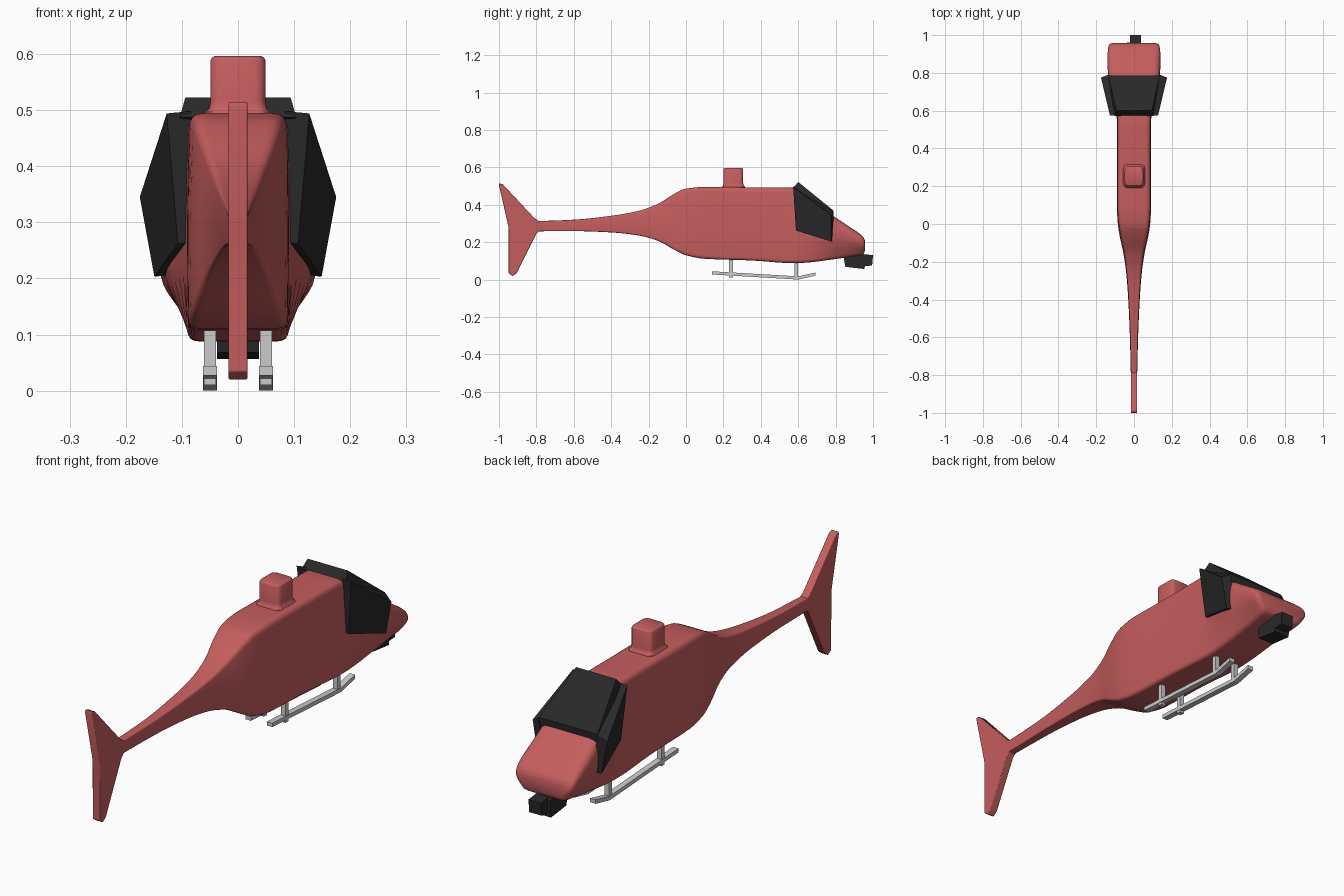
import bpy, bmesh, math
from mathutils import Vector

if "Cube" in bpy.data.objects:
    bpy.data.objects.remove(bpy.data.objects["Cube"])


def material(name, color):
    m = bpy.data.materials.new(name)
    m.diffuse_color = (*color, 1)
    m.use_nodes = True
    m.node_tree.nodes["Principled BSDF"].inputs["Base Color"].default_value = m.diffuse_color
    return m


RED = material("red_paint", (0.56, 0.11, 0.11))
BLACK = material("black_glass", (0.022, 0.022, 0.022))


def finish(name, bm, mat=None, bevel=0, smooth=None):
    bmesh.ops.recalc_face_normals(bm, faces=bm.faces)
    me = bpy.data.meshes.new(name)
    bm.to_mesh(me)
    bm.free()
    ob = bpy.data.objects.new(name, me)
    bpy.context.collection.objects.link(ob)
    if mat:
        me.materials.append(mat)
    if bevel:
        b = ob.modifiers.new("bevel", 'BEVEL')
        b.width, b.segments = bevel, 3
    if smooth:
        bpy.ops.object.select_all(action='DESELECT')
        ob.select_set(True)
        bpy.context.view_layer.objects.active = ob
        bpy.ops.object.shade_smooth_by_angle(angle=math.radians(smooth))
    return ob


def loft(name, rings, mat=None, bevel=0, smooth=None):
    """Skin equal-length point rings and cap both ends."""
    bm = bmesh.new()
    rows = [[bm.verts.new(p) for p in r] for r in rings]
    n = len(rows[0])
    for a, b in zip(rows, rows[1:]):
        for i in range(n):
            j = (i + 1) % n
            bm.faces.new((a[i], a[j], b[j], b[i]))
    bm.faces.new(rows[0])
    bm.faces.new(rows[-1])
    return finish(name, bm, mat, bevel, smooth)


def side_plate(name, outline, x0, x1, mat=None, bevel=0, smooth=None):
    """Side-view (y, z) outline extruded from x0 to x1."""
    return loft(name, [[(x, y, z) for y, z in outline] for x in (x0, x1)], mat, bevel, smooth)


def rect(y0, y1, z0, z1):
    return [(y0, z0), (y1, z0), (y1, z1), (y0, z1)]


# Fuselage stations: y, bottom z, widest z, top z, bottom / widest / top half width
stations = [
    (-0.80, .258, .285, .312, .016, .017, .016),
    (-0.60, .259, .290, .320, .021, .022, .020),
    (-0.40, .252, .298, .341, .029, .031, .028),
    (-0.25, .235, .304, .368, .040, .043, .038),
    (-0.15, .207, .306, .405, .055, .058, .050),
    (-0.06, .158, .300, .460, .075, .077, .070),
    (0.00, .130, .295, .486, .084, .086, .080),
    (0.10, .111, .292, .495, .089, .091, .087),
    (0.35, .102, .280, .493, .088, .089, .086),
    (0.57, .088, .270, .491, .089, .092, .088),
    (0.62, .089, .265, .462, .089, .102, .093),
    (0.78, .107, .225, .345, .089, .140, .134),
    (0.88, .122, .205, .278, .090, .142, .138),
    (0.93, .130, .192, .244, .092, .140, .134),
    (0.950, .139, .188, .224, .092, .134, .126),
    (0.957, .155, .187, .208, .086, .122, .114),
]


def slopes(k):
    d = [(b[k] - a[k]) / (b[0] - a[0]) for a, b in zip(stations, stations[1:])]
    mid = [2 * a * b / (a + b) if a * b > 0 else 0 for a, b in zip(d, d[1:])]
    return [d[0]] + mid + [d[-1]]


def section(y, zb, zm, zt, wb, wm, wt):
    """Rounded half outline, mirrored to a full ring."""
    pts = [Vector(p) for p in ((0, zb), (wb, zb), (wm, zm), (wt, zt), (0, zt))]
    half = []
    for i, r in ((1, wb * .2), (2, .05), (3, wt * .3)):
        p = pts[i]
        a, b = pts[i - 1] - p, pts[i + 1] - p
        a = p + a * min(r / a.length, .45)
        b = p + b * min(r / b.length, .45)
        for s in range(5):
            t = s / 4
            half.append(a * (1 - t) ** 2 + p * 2 * t * (1 - t) + b * t * t)
    return [(v.x, y, v.y) for v in half] + [(-v.x, y, v.y) for v in reversed(half)]


tan = [slopes(k) for k in range(1, 7)]
rings = []
for i, (a, b) in enumerate(zip(stations, stations[1:])):
    h = b[0] - a[0]
    for s in range(5 if i == len(stations) - 2 else 4):
        t = s / 4
        vals = [a[k + 1] * (2 * t**3 - 3 * t**2 + 1) + b[k + 1] * (3 * t**2 - 2 * t**3)
                + h * tan[k][i] * (t**3 - 2 * t**2 + t) + h * tan[k][i + 1] * (t**3 - t**2)
                for k in range(6)]
        rings.append(section(a[0] + h * t, *vals))
loft("fuselage", rings, RED, smooth=35)

# Swept tail fin
fin = [(-1, .505), (-.997, .515), (-.978, .508), (-.81, .328), (-.785, .311), (-.76, .285),
       (-.785, .259), (-.802, .242), (-.905, .035), (-.926, .019), (-.948, .034), (-.949, .28)]
side_plate("tail_fin", fin, -.017, .017, RED, .003, 35)

# Rotor mast with a flared foot
mast = []
for z, g in ((.47, .012), (.497, .008), (.503, .002), (.515, 0), (.588, 0), (.593, -.002), (.596, -.007)):
    ring = []
    for q, (sx, sy) in enumerate(((1, 1), (-1, 1), (-1, -1), (1, -1))):
        for s in range(4):
            ang = math.radians(90 * q + 30 * s)
            ring.append((sx * (.03 + g) + .019 * math.cos(ang),
                         .253 + sy * (.034 + g) + .019 * math.sin(ang), z))
    mast.append(ring)
loft("rotor_mast", mast, RED, smooth=40)

# Windshield slab
wind_top = [(-.094, .6, .522), (.094, .6, .522), (.136, .787, .37), (-.136, .787, .37)]
wind_low = [(-.103, .572, .488), (.103, .572, .488), (.142, .783, .335), (-.142, .783, .335)]
loft("windshield", [wind_top, wind_low], BLACK)

# Side windows and landing skids, mirrored left and right
rail = [(.14, .027), (.6, 0), (.693, .021), (.693, .038), (.6, .017), (.14, .044)]
for s, side in ((1, "right"), (-1, "left")):
    outer = [(s * .127, .573, .494), (s * .107, .588, .262),
             (s * .149, .777, .203), (s * .175, .775, .345)]
    inner = [(s * .085, .577, .498), (s * .075, .59, .265),
             (s * .115, .785, .207), (s * .138, .79, .365)]
    loft(side + "_window", [outer, inner], BLACK)
    side_plate(side + "_skid_rail", rail, s * .037, s * .0625)
    for part, y in (("rear", .24), ("front", .59)):
        side_plate(f"{side}_{part}_strut", rect(y - .01, y + .01, .01, .115), s * .039, s * .0605)

# Nose camera pod
side_plate("camera_body", [(.842, .125), (.852, .068), (.955, .056), (.96, .13), (.93, .14)],
           -.037, .037, BLACK)
side_plate("camera_lens", [(.94, .07), (.995, .075), (1, .13), (.94, .137)], -.022, .037, BLACK)
side_plate("camera_mount", rect(.865, .935, .12, .16), -.025, .025, BLACK)
